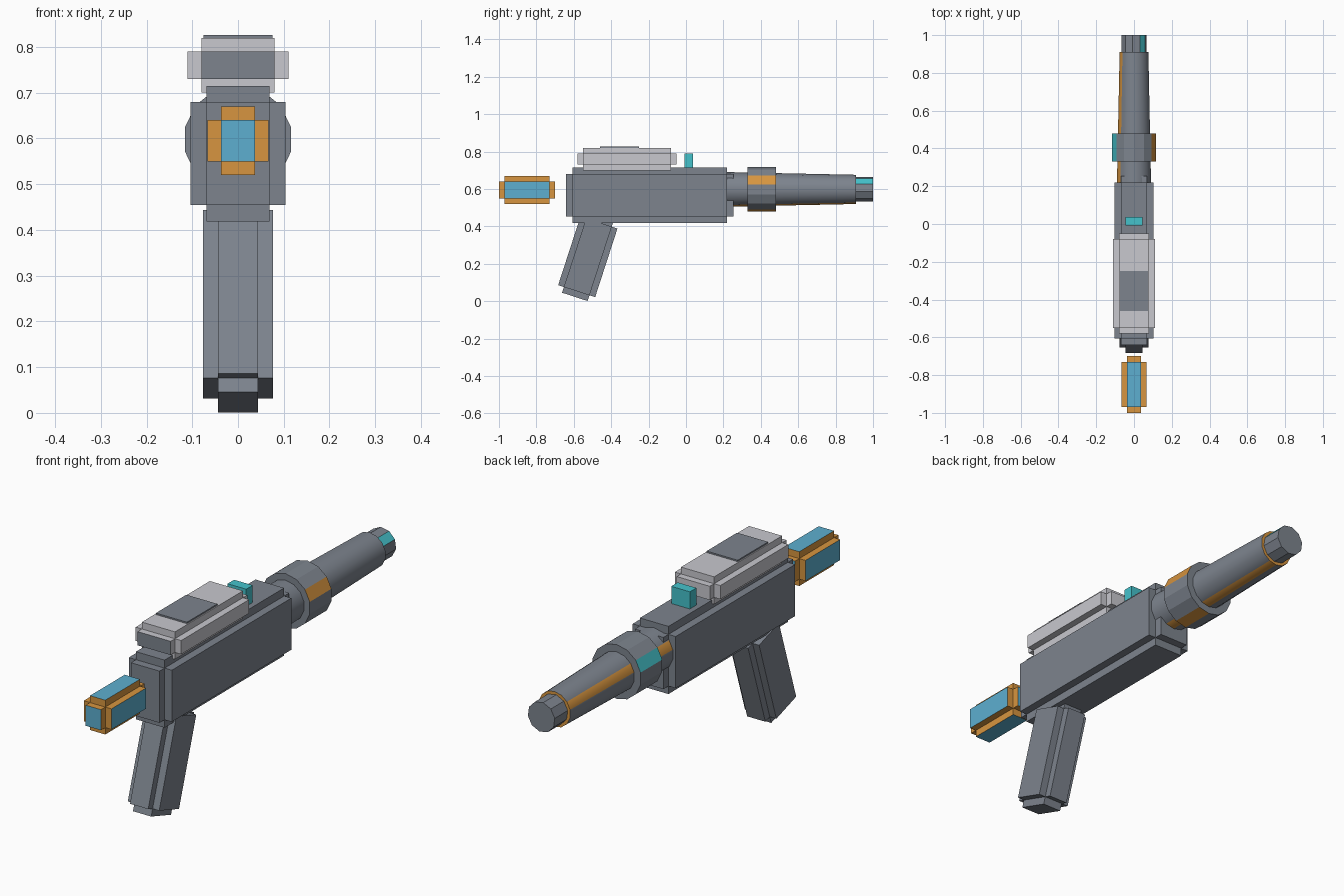
import bpy, bmesh
from math import cos, sin, radians, tau
from mathutils import Vector

if "Cube" in bpy.data.objects:
    bpy.data.objects.remove(bpy.data.objects["Cube"])


def material(name, rgb):
    m = bpy.data.materials.new(name)
    m.use_nodes = True
    m.diffuse_color = (*rgb, 1)
    m.node_tree.nodes["Principled BSDF"].inputs["Base Color"].default_value = (*rgb, 1)
    return m


GREY = material("slate grey", (0.205, 0.23, 0.27))
LIGHT = material("light grey", (0.58, 0.58, 0.62))
ORANGE = material("orange", (0.68, 0.3, 0.05))
BLUE = material("sky blue", (0.11, 0.43, 0.63))
TEAL = material("teal", (0.06, 0.54, 0.6))


def finish(name, bm, mats):
    bmesh.ops.recalc_face_normals(bm, faces=bm.faces)
    mesh = bpy.data.meshes.new(name)
    bm.to_mesh(mesh)
    bm.free()
    for m in mats:
        mesh.materials.append(m)
    ob = bpy.data.objects.new(name, mesh)
    bpy.context.collection.objects.link(ob)
    return ob


def block(name, centre, size, mats, step=0, cap_index=lambda n: 0):
    """Box whose six faces are each pushed straight out by step."""
    bm = bmesh.new()
    bmesh.ops.create_cube(bm, size=1)
    bmesh.ops.scale(bm, vec=size, verts=bm.verts)
    if step:
        caps = bmesh.ops.extrude_discrete_faces(bm, faces=bm.faces[:])["faces"]
        for f in caps:
            f.normal_update()
            n = f.normal.copy()
            bmesh.ops.translate(bm, vec=n * step, verts=f.verts)
            f.material_index = cap_index(n)
    ob = finish(name, bm, mats)
    ob.location = centre
    return ob


AXIS_Z = 0.598


def tube(name, ends, sides, start, mats, stripes, front_cap=0):
    """Tapered prism along y; stripes maps facet number to material slot."""
    bm = bmesh.new()
    angles = [radians(start) + tau * k / sides for k in range(sides)]
    rings = [[bm.verts.new((r * cos(a), y, AXIS_Z + r * sin(a))) for a in angles]
             for y, r in ends]
    for k in range(sides):
        j = (k + 1) % sides
        f = bm.faces.new((rings[0][k], rings[0][j], rings[1][j], rings[1][k]))
        f.material_index = stripes.get(k, 0)
    bm.faces.new(rings[0])
    bm.faces.new(rings[1]).material_index = front_cap
    return finish(name, bm, mats)


# Body and raked grip
block("body", (0, -0.193, 0.567), (0.138, 0.826, 0.226), [GREY], 0.035)
grip = block("grip", (0, -0.525, 0.2375), (0.088, 0.144, 0.386), [GREY], 0.032)
grip.rotation_euler.x = radians(-18)

# Power cell behind the body: blue panels, orange recesses
block("power_cell", (0, -0.85, 0.595), (0.074, 0.24, 0.09), [ORANGE, BLUE], 0.03,
      lambda n: 1)

# Top housing with a dark front panel and a dark plate on top
block("top_housing", (0, -0.315, 0.76), (0.16, 0.47, 0.06), [LIGHT, GREY], 0.03,
      lambda n: 1 if n.y < -0.5 else 0)
block("top_plate", (0, -0.355, 0.823), (0.15, 0.21, 0.007), [GREY])
block("sight", (0, 0.015, 0.75), (0.09, 0.045, 0.08), [TEAL])

# Barrel, collar and muzzle
N = 14
barrel = tube("barrel", [(0.15, 0.094), (0.91, 0.078)], N, 180 / N, [GREY, ORANGE],
              {5: 1, 10: 1}, 1)
tube("collar", [(0.33, 0.119), (0.48, 0.119)], N, 180 / N, [GREY, ORANGE, TEAL],
     {0: 1, 5: 2, 10: 1})
tube("muzzle", [(0.9, 0.066), (1.0, 0.066)], 10, 26, [GREY, TEAL], {0: 1})

bpy.ops.object.select_all(action="DESELECT")
barrel.select_set(True)
bpy.context.view_layer.objects.active = barrel
bpy.ops.object.shade_smooth_by_angle(angle=radians(35))
